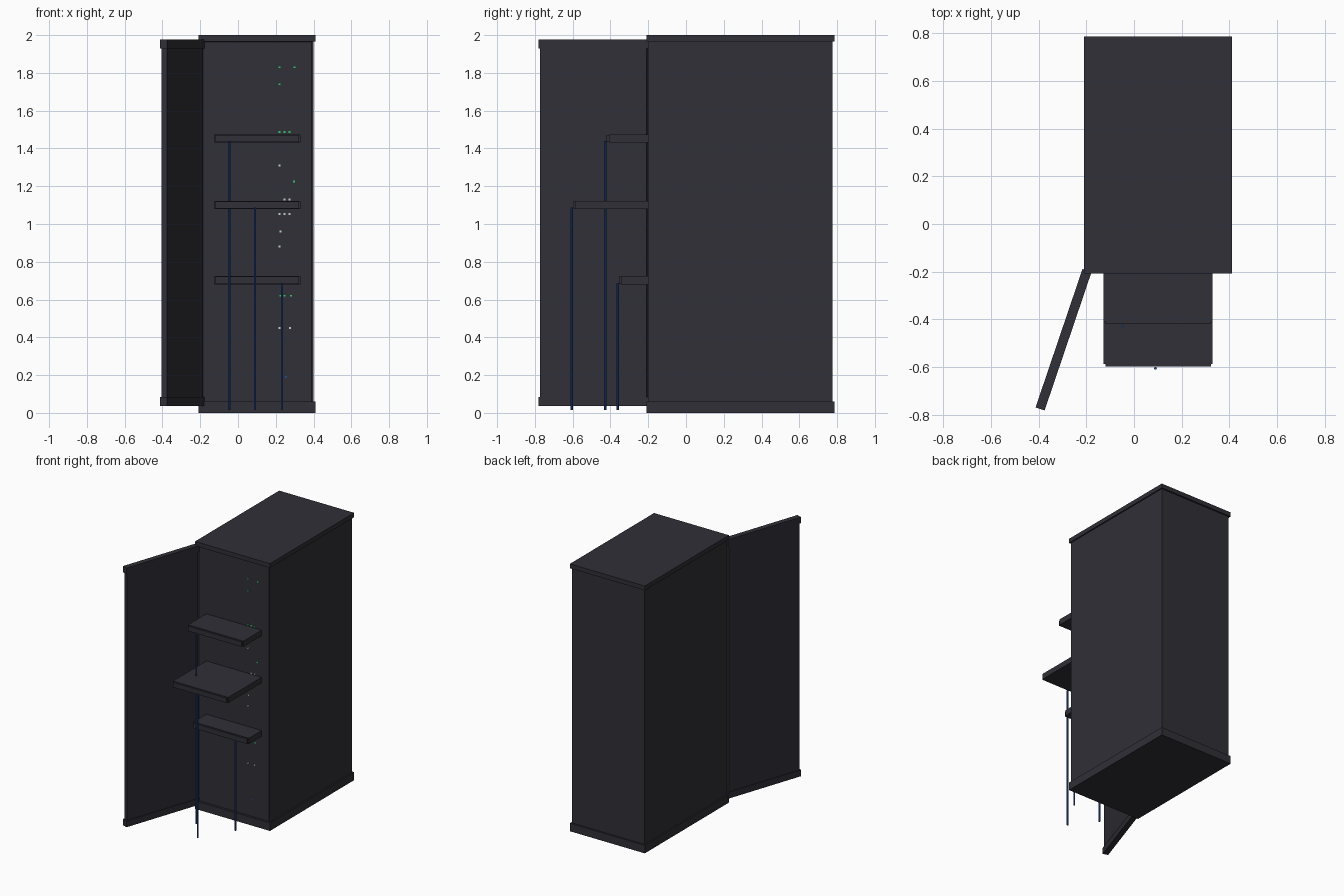
import bpy, bmesh, math
from mathutils import Matrix, Vector

if "Cube" in bpy.data.objects:
    bpy.data.objects.remove(bpy.data.objects["Cube"])


def material(name, rgb):
    m = bpy.data.materials.new(name)
    m.diffuse_color = (*rgb, 1)
    m.use_nodes = True
    m.node_tree.nodes["Principled BSDF"].inputs["Base Color"].default_value = m.diffuse_color
    return m


CHARCOAL = material("charcoal", (0.029, 0.029, 0.038))
BLUE = material("cable blue", (0.02, 0.065, 0.26))
GREEN = material("light green", (0.03, 0.6, 0.15))
PALE = material("light pale", (0.6, 0.65, 0.62))


def finish(name, bm, mat):
    me = bpy.data.meshes.new(name)
    bm.to_mesh(me)
    bm.free()
    me.materials.append(mat)
    ob = bpy.data.objects.new(name, me)
    bpy.context.collection.objects.link(ob)
    return ob


def box(name, lo, hi, mat, matrix=None, recess=False):
    lo, hi = Vector(lo), Vector(hi)
    bm = bmesh.new()
    bmesh.ops.create_cube(bm, size=1)
    for v in bm.verts:
        v.co = Vector(a + (b - a) * (c + 0.5) for a, b, c in zip(lo, hi, v.co))
    if recess:  # shallow framed front
        bm.normal_update()
        front = [f for f in bm.faces if f.normal.y < -0.9]
        bmesh.ops.inset_region(bm, faces=front, thickness=0.015, depth=-0.008)
    if matrix:
        bm.transform(matrix)
    return finish(name, bm, mat)


# Cabinet body with overhanging plinth and lid
box("cabinet_body", (-0.2, -0.2, 0.05), (0.4, 0.775, 1.975), CHARCOAL, recess=True)
box("cabinet_plinth", (-0.21, -0.208, 0), (0.41, 0.787, 0.06), CHARCOAL)
box("cabinet_lid", (-0.21, -0.208, 1.967), (0.41, 0.787, 2), CHARCOAL)

# Open door: built along local x from the hinge, then swung out
hinge = Matrix.Translation((-0.197, -0.195, 0)) @ Matrix.Rotation(math.atan2(-0.581, -0.197), 4, "Z")
box("door_panel", (0.01, -0.015, 0.06), (0.605, 0.015, 1.95), CHARCOAL, hinge)
box("door_bottom_rail", (0, -0.02, 0.037), (0.613, 0.02, 0.085), CHARCOAL, hinge)
box("door_top_rail", (0, -0.02, 1.93), (0.613, 0.02, 1.976), CHARCOAL, hinge)

# Pulled-out trays with a narrower front plate, each with one hanging cable
trays = [("upper", 1.432, 1.475, -0.42, -0.047),
         ("middle", 1.08, 1.122, -0.598, 0.09),
         ("lower", 0.68, 0.724, -0.355, 0.233)]
for label, z0, z1, y, cable_x in trays:
    box(label + "_tray", (-0.128, y + 0.012, z0), (0.33, -0.15, z1), CHARCOAL)
    box(label + "_tray_front", (-0.12, y, z0 + 0.003), (0.322, y + 0.013, z1 - 0.003), CHARCOAL)
    bm = bmesh.new()
    top = z0 + 0.008
    bmesh.ops.create_cone(bm, cap_ends=True, segments=8, radius1=0.006, radius2=0.006,
                          depth=top - 0.015,
                          matrix=Matrix.Translation((cable_x, y - 0.007, (top + 0.015) / 2)))
    finish(label + "_cable", bm, BLUE)

# Status lights on the recessed front: height, x positions, colour
lights = [(1.83, (0.22, 0.3), GREEN), (1.74, (0.22,), GREEN),
          (1.487, (0.22, 0.247, 0.273), GREEN), (1.31, (0.22,), PALE),
          (1.225, (0.297,), GREEN), (1.13, (0.247, 0.273), PALE),
          (1.053, (0.22, 0.247, 0.273), PALE), (0.96, (0.225,), PALE),
          (0.88, (0.22,), PALE), (0.71, (0.26,), PALE),
          (0.62, (0.225, 0.247, 0.28), GREEN), (0.45, (0.22, 0.275), PALE),
          (0.19, (0.255,), BLUE)]
for z, xs, mat in lights:
    for x in xs:
        box("status_light", (x - 0.005, -0.196, z - 0.005), (x + 0.005, -0.19, z + 0.005), mat)
